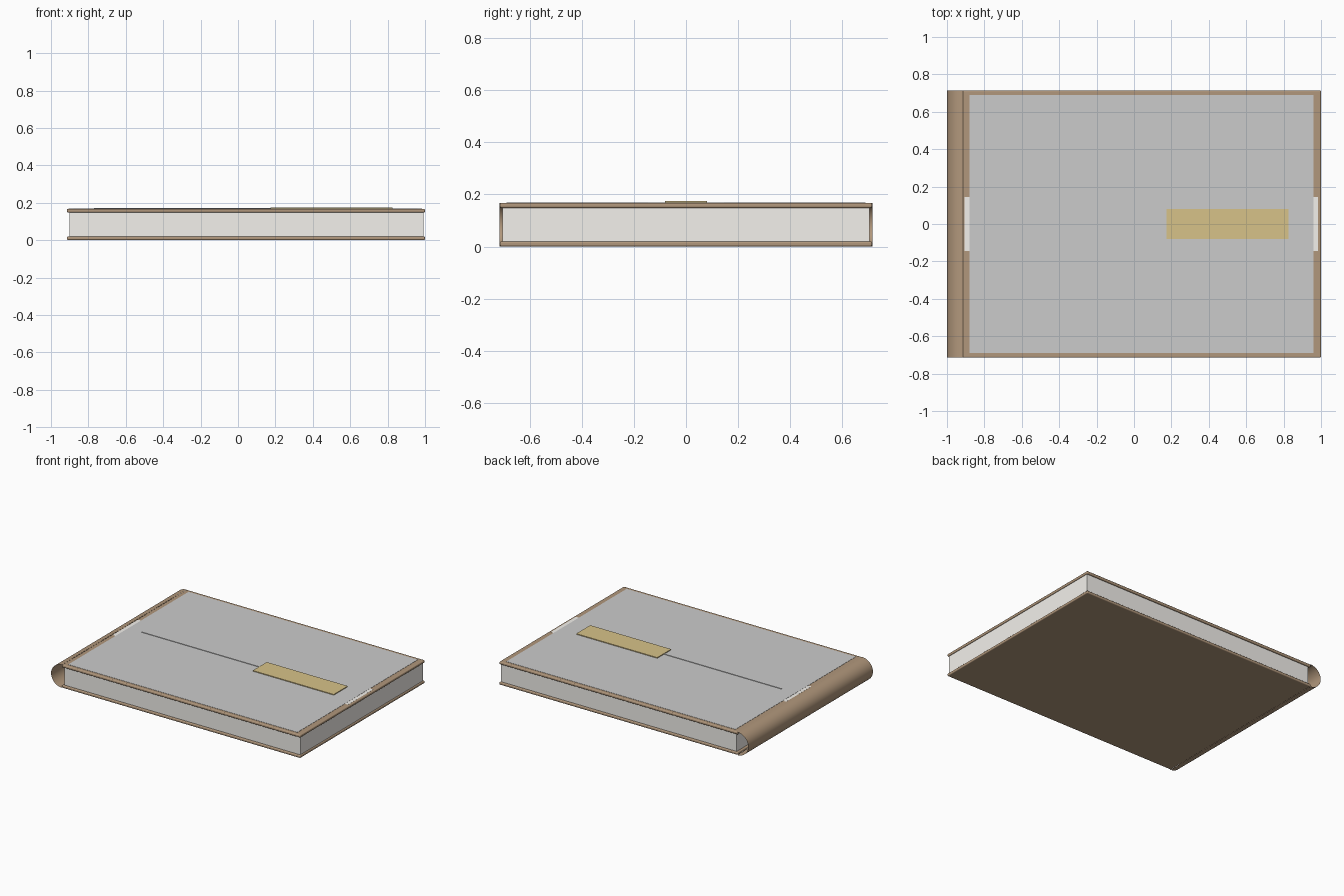
import bpy, bmesh, math

if "Cube" in bpy.data.objects:
    bpy.data.objects.remove(bpy.data.objects["Cube"])


def material(name, rgb):
    m = bpy.data.materials.new(name)
    m.diffuse_color = (*rgb, 1)
    m.use_nodes = True
    m.node_tree.nodes["Principled BSDF"].inputs["Base Color"].default_value = m.diffuse_color
    return m


LEATHER = material("leather", (0.44, 0.31, 0.20))
PAPER = material("paper", (0.90, 0.88, 0.84))
GOLD = material("gold", (0.68, 0.54, 0.25))


def finish(name, bm, mat):
    me = bpy.data.meshes.new(name)
    bm.to_mesh(me)
    bm.free()
    ob = bpy.data.objects.new(name, me)
    bpy.context.collection.objects.link(ob)
    if mat:
        me.materials.append(mat)
    return ob


def box(name, x, y, z, mat=None, bevel=0):
    """Box from (min, max) ranges in x and z, half-width in y."""
    bm = bmesh.new()
    bmesh.ops.create_cube(bm, size=1)
    for v in bm.verts:
        v.co = ((x[0] + x[1]) / 2 + v.co.x * (x[1] - x[0]),
                v.co.y * 2 * y,
                (z[0] + z[1]) / 2 + v.co.z * (z[1] - z[0]))
    ob = finish(name, bm, mat)
    if bevel:
        mod = ob.modifiers.new("bevel", "BEVEL")
        mod.width = bevel
        mod.segments = 3
        for p in ob.data.polygons:
            p.use_smooth = True
        mod.harden_normals = True
    return ob


# Two rounded cover boards and the page block
box("bottom_cover", (-0.915, 1.0), 0.715, (0, 0.02), LEATHER, 0.007)
box("top_cover", (-0.915, 1.0), 0.715, (0.148, 0.168), LEATHER, 0.007)
box("pages", (-0.90, 0.993), 0.704, (0.015, 0.152), PAPER)

# Thin open half-round spine
bm = bmesh.new()
rows = []
for i in range(25):
    a = math.pi / 2 + math.pi * i / 24
    x, z = -0.913 + 0.087 * math.cos(a), 0.084 + 0.083 * math.sin(a)
    rows.append([bm.verts.new((x, y, z)) for y in (-0.715, 0.715)])
for p, q in zip(rows, rows[1:]):
    bm.faces.new((p[0], p[1], q[1], q[0])).smooth = True
bmesh.ops.recalc_face_normals(bm, faces=bm.faces)
if bm.faces[:][12].normal.x > 0:
    bmesh.ops.reverse_faces(bm, faces=bm.faces[:])
finish("spine", bm, LEATHER)

# Front cover: pale band showing at both ends, grey panel, rule and gold plate
box("cover_band", (-0.905, 0.985), 0.145, (0.160, 0.1685), PAPER)
box("cover_panel", (-0.88, 0.96), 0.69, (0.160, 0.1695))
box("title_rule", (-0.77, 0.20), 0.004, (0.165, 0.173))
box("gold_plate", (0.175, 0.825), 0.08, (0.165, 0.175), GOLD)
